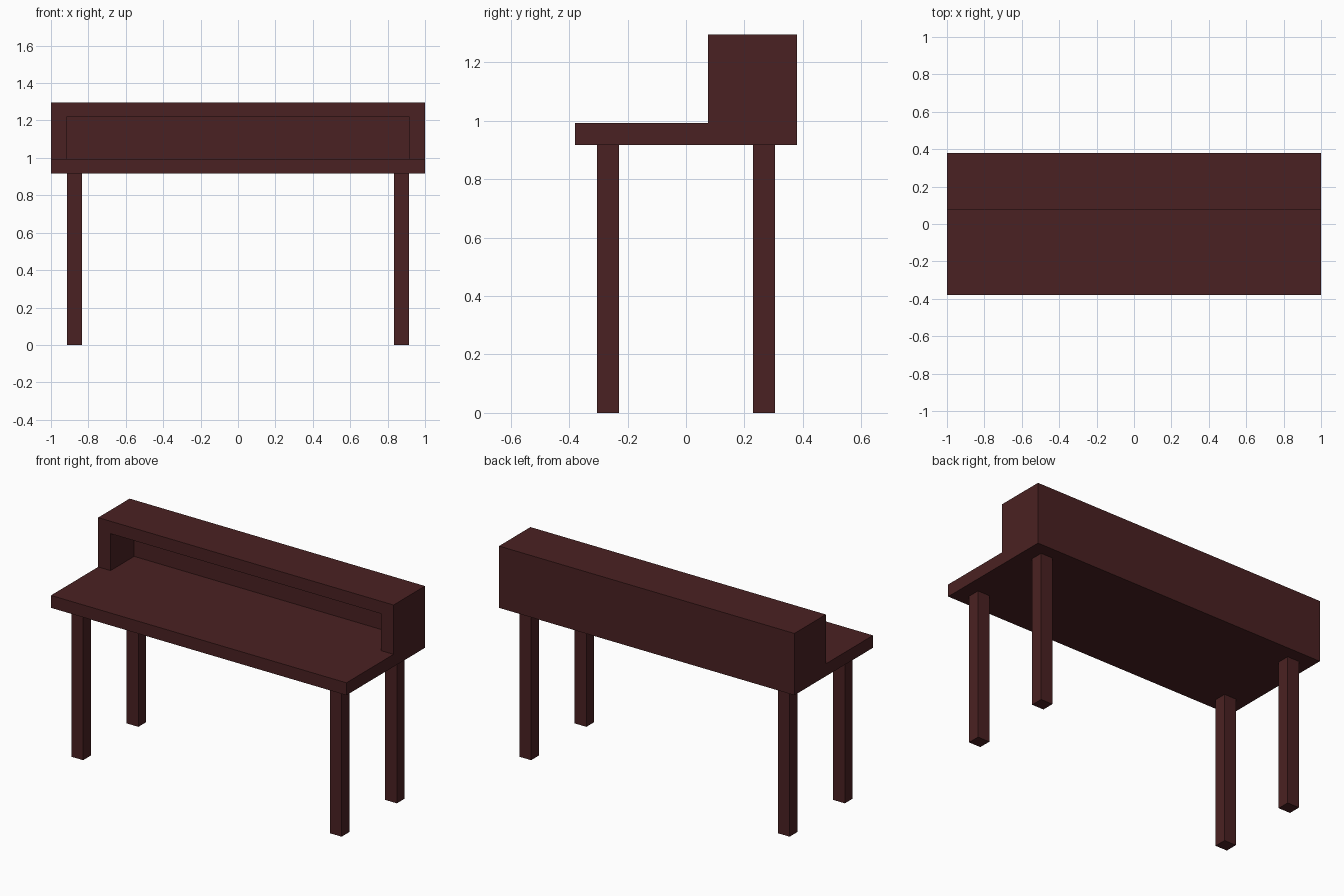
import bpy
import bmesh
from mathutils import Vector

cube = bpy.data.objects.get("Cube")
if cube:
    bpy.data.objects.remove(cube, do_unlink=True)

# Dark red-brown wood
COLOUR = (0.0685, 0.0152, 0.016, 1.0)
wood = bpy.data.materials.new("dark_mahogany")
wood.use_nodes = True
wood.diffuse_color = COLOUR
wood.node_tree.nodes["Principled BSDF"].inputs["Base Color"].default_value = COLOUR

# Shared dimensions
T = 0.076            # board and leg thickness
HALF_W, HALF_D = 1.0, 0.38
UNDER = 0.917        # underside of the desktop
TOP = UNDER + T
HEIGHT = 1.295
HUTCH_FRONT = 0.076
INNER_W = HALF_W - 0.084


def prism(name, profile, y0, y1):
    """Extrude an x/z outline from y0 to y1."""
    bm = bmesh.new()
    face = bm.faces.new([bm.verts.new((x, y0, z)) for x, z in profile])
    new = bmesh.ops.extrude_face_region(bm, geom=[face])["geom"]
    verts = [v for v in new if isinstance(v, bmesh.types.BMVert)]
    bmesh.ops.translate(bm, verts=verts, vec=Vector((0, y1 - y0, 0)))
    bmesh.ops.recalc_face_normals(bm, faces=bm.faces)
    mesh = bpy.data.meshes.new(name)
    bm.to_mesh(mesh)
    bm.free()
    mesh.materials.append(wood)
    obj = bpy.data.objects.new(name, mesh)
    bpy.context.collection.objects.link(obj)
    return obj


def box(name, x0, x1, y0, y1, z0, z1):
    return prism(name, [(x0, z0), (x1, z0), (x1, z1), (x0, z1)], y0, y1)


# Desktop board
box("desktop", -HALF_W, HALF_W, -HALF_D, HALF_D, UNDER, TOP)

# Hutch: sides and shelf as one arch, closed by a back panel
right_half = [(HALF_W, HEIGHT), (HALF_W, TOP), (INNER_W, TOP), (INNER_W, HEIGHT - T)]
arch = right_half + [(-x, z) for x, z in reversed(right_half)]
prism("hutch_frame", arch, HUTCH_FRONT, HALF_D)
box("hutch_back", -INNER_W, INNER_W, HALF_D - T, HALF_D, TOP, HEIGHT - T)

# Four square legs
LEG_X, LEG_Y = 0.875, 0.267
for side, sx in (("left", 1), ("right", -1)):
    for end, sy in (("front", -1), ("back", 1)):
        cx, cy = sx * LEG_X, sy * LEG_Y
        box(f"{end}_{side}_leg", cx - 0.04, cx + 0.04,
            cy - T / 2, cy + T / 2, 0, UNDER)
